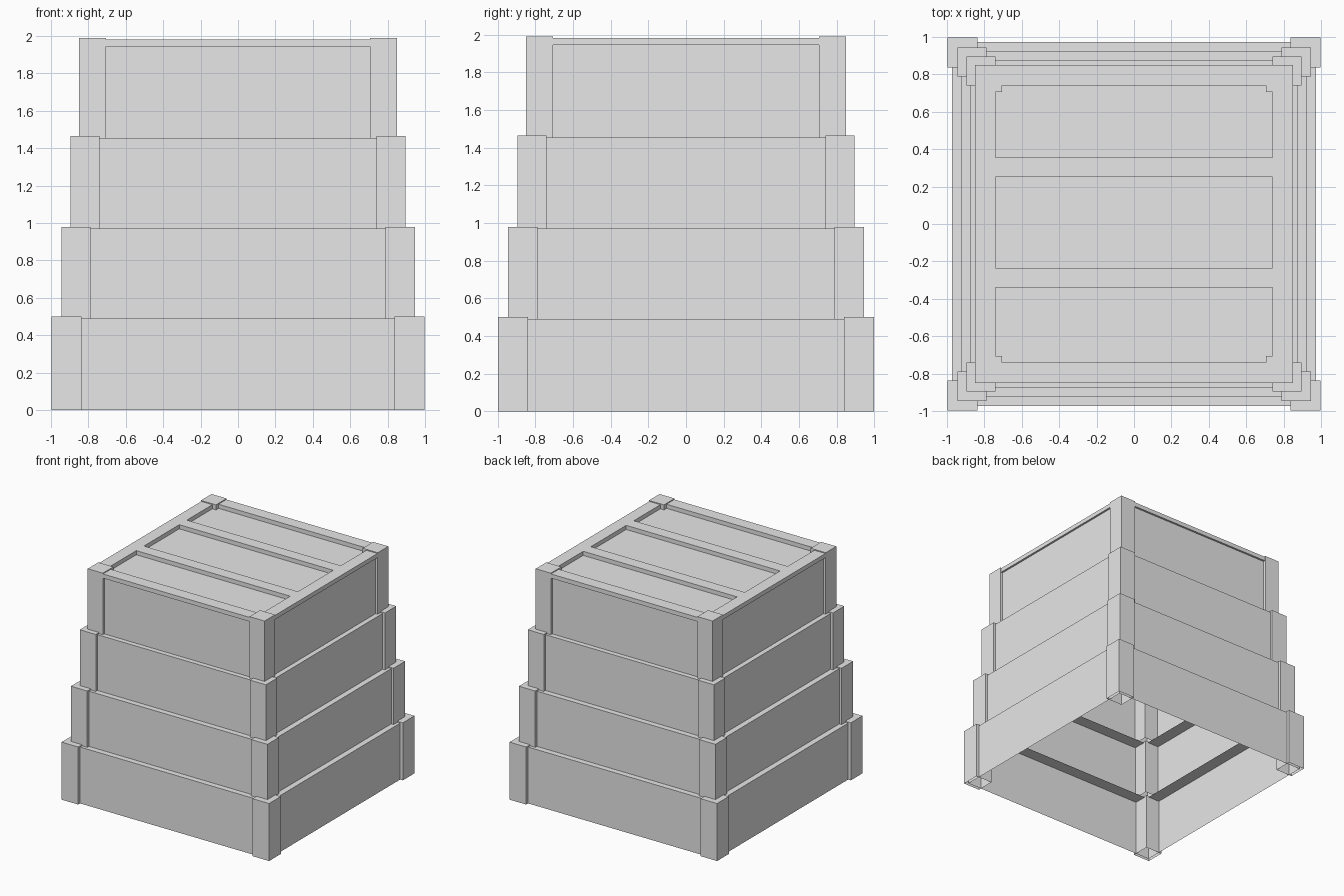
import bpy
import bmesh

cube = bpy.data.objects.get("Cube")
if cube:
    bpy.data.objects.remove(cube, do_unlink=True)

grey = bpy.data.materials.new("light grey")
grey.use_nodes = True
grey.diffuse_color = (0.8, 0.8, 0.8, 1)
grey.node_tree.nodes["Principled BSDF"].inputs["Base Color"].default_value = (0.8, 0.8, 0.8, 1)


def finish(name, bm):
    bmesh.ops.recalc_face_normals(bm, faces=bm.faces)
    mesh = bpy.data.meshes.new(name)
    bm.to_mesh(mesh)
    bm.free()
    mesh.materials.append(grey)
    obj = bpy.data.objects.new(name, mesh)
    bpy.context.collection.objects.link(obj)
    return obj


def box(name, x, y, z, open_bottom=False):
    """Box from (min, max) ranges, optionally without its bottom face."""
    bm = bmesh.new()
    bmesh.ops.create_cube(bm, size=1)
    for v in bm.verts:
        for i, (lo, hi) in enumerate((x, y, z)):
            v.co[i] = lo if v.co[i] < 0 else hi
    bmesh.ops.recalc_face_normals(bm, faces=bm.faces)
    if open_bottom:
        low = [f for f in bm.faces if f.normal.z < -0.5]
        bmesh.ops.delete(bm, geom=low, context='FACES')
    return finish(name, bm)


def wall_shell(name, face, inner, z0, z1):
    """Four thin walls with a ledge folded inwards along the top."""
    bm = bmesh.new()
    rings = []
    for half, z in ((face, z0), (face, z1), (inner, z1)):
        rings.append([bm.verts.new((sx * half, sy * half, z))
                      for sx, sy in ((-1, -1), (1, -1), (1, 1), (-1, 1))])
    for a, b in zip(rings, rings[1:]):
        for i in range(4):
            j = (i + 1) % 4
            bm.faces.new((a[i], a[j], b[j], b[i]))
    return finish(name, bm)


# Tiers: outer half width, post inner edge, wall face, base, wall top, post top
tiers = (
    (0.998, 0.838, 0.972, 0.0, 0.49, 0.50),
    (0.945, 0.788, 0.922, 0.49, 0.97, 0.98),
    (0.895, 0.741, 0.873, 0.97, 1.455, 1.465),
    (0.850, 0.705, 0.830, 1.455, 1.945, 1.99),
)
for n, (outer, inner, face, z0, wall_top, post_top) in enumerate(tiers, 1):
    wall_shell(f"tier_{n}_walls", face, face - 0.11, z0, wall_top)
    for sx, side in ((-1, "right"), (1, "left")):
        for sy, end in ((-1, "front"), (1, "back")):
            box(f"tier_{n}_{end}_{side}_post",
                sorted((sx * inner, sx * outer)),
                sorted((sy * inner, sy * outer)), (z0, post_top), True)

# Lid: recessed deck, border rails and two cross slats
RAIL, EDGE = 0.74, 0.847
LID = (1.945, 1.982)
box("lid_deck", (-0.78, 0.78), (-0.78, 0.78), (1.93, 1.946))
for s, side, end in ((-1, "right", "front"), (1, "left", "back")):
    span = sorted((s * RAIL, s * EDGE))
    box(f"lid_{side}_rail", span, (-RAIL, RAIL), LID)
    box(f"lid_{end}_rail", (-RAIL, RAIL), span, LID)
for name, y in (("front", (-0.34, -0.235)), ("back", (0.25, 0.355))):
    box(f"lid_{name}_slat", (-RAIL, RAIL), y, LID)
